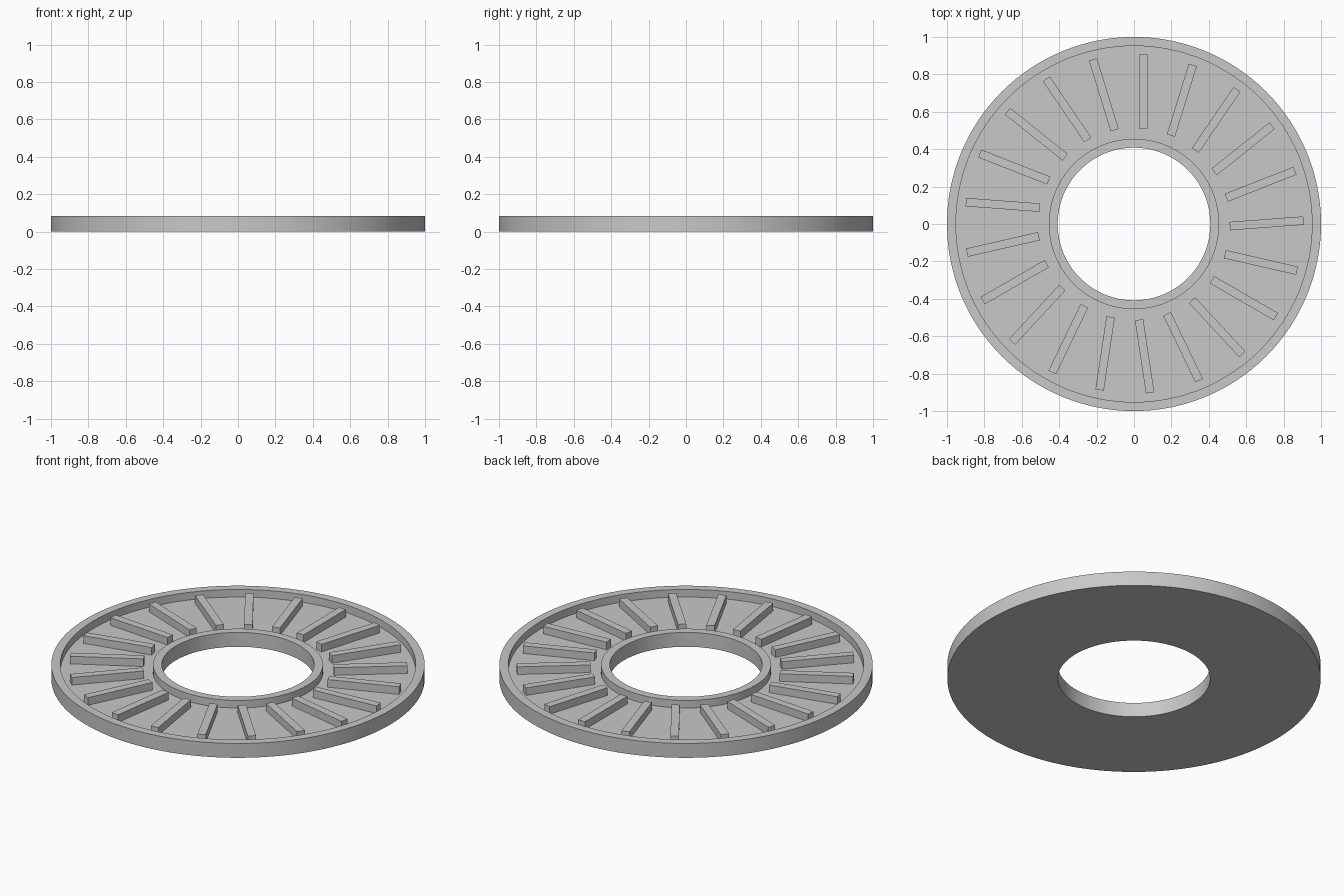
import bpy
import bmesh
from math import radians, tau
from mathutils import Matrix, Vector

old = bpy.data.objects.get("Cube")
if old:
    bpy.data.objects.remove(old, do_unlink=True)

SEGMENTS = 128
FINS = 21
FLOOR, TOP = 0.04, 0.085
HOLE, INNER_RIM, OUTER_RIM, EDGE = 0.408, 0.455, 0.952, 1.0

grey = bpy.data.materials.new("plain grey")
grey.use_nodes = True
colour = (0.58, 0.58, 0.58, 1)
grey.diffuse_color = colour
grey.node_tree.nodes["Principled BSDF"].inputs["Base Color"].default_value = colour


def add_object(name, bm):
    bmesh.ops.recalc_face_normals(bm, faces=bm.faces)
    mesh = bpy.data.meshes.new(name)
    bm.to_mesh(mesh)
    bm.free()
    mesh.materials.append(grey)
    obj = bpy.data.objects.new(name, mesh)
    bpy.context.collection.objects.link(obj)
    return obj


# Annular tray: a closed channel profile spun round the z axis
profile = [(HOLE, 0), (EDGE, 0), (EDGE, TOP), (OUTER_RIM, TOP),
           (OUTER_RIM, FLOOR), (INNER_RIM, FLOOR), (INNER_RIM, TOP), (HOLE, TOP)]
bm = bmesh.new()
points = [bm.verts.new((r, 0, z)) for r, z in profile]
edges = [bm.edges.new((a, b)) for a, b in zip(points, points[1:] + points[:1])]
bmesh.ops.spin(bm, geom=points + edges, cent=(0, 0, 0), axis=(0, 0, 1),
               angle=tau, steps=SEGMENTS, use_merge=True)
bmesh.ops.remove_doubles(bm, verts=bm.verts, dist=0.0001)
tray = add_object("ring_tray", bm)
bpy.context.view_layer.objects.active = tray
tray.select_set(True)
bpy.ops.object.shade_smooth_by_angle(angle=radians(30))
tray.select_set(False)

# Fins: bars set slightly to one side of the radius, repeated round the ring
BASE = FLOOR - 0.01
size = Vector((0.045, 0.395, TOP - BASE))
centre = Vector((0.0495, 0.7075, (TOP + BASE) / 2))
bm = bmesh.new()
for i in range(FINS):
    place = (Matrix.Rotation(tau * i / FINS, 4, "Z")
             @ Matrix.Translation(centre) @ Matrix.Diagonal(size.to_4d()))
    bmesh.ops.create_cube(bm, size=1, matrix=place)
add_object("radial_fins", bm)
